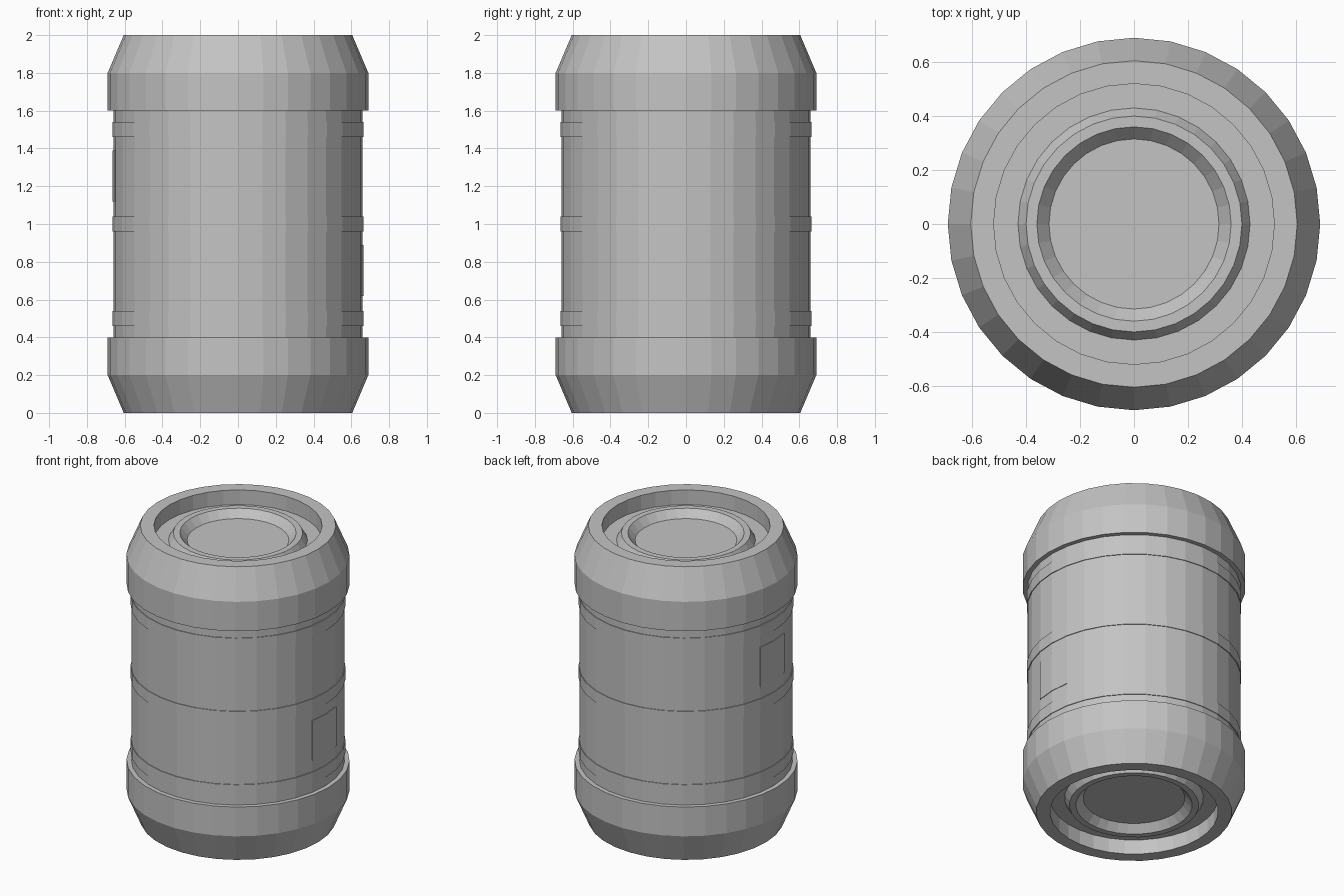
import bpy
import bmesh
from math import cos, sin, tau

SIDES = 32

if "Cube" in bpy.data.objects:
    bpy.data.objects.remove(bpy.data.objects["Cube"], do_unlink=True)

grey = bpy.data.materials.new("barrel grey")
grey.use_nodes = True
grey.diffuse_color = (0.55, 0.55, 0.55, 1)
grey.node_tree.nodes["Principled BSDF"].inputs["Base Color"].default_value = grey.diffuse_color


def lathe(name, profile, first=0, count=SIDES):
    """Sweep a closed (radius, z) loop over a number of facets around z."""
    bm = bmesh.new()
    full = count == SIDES
    rows = []
    for i in range(count if full else count + 1):
        a = tau * (first + i) / SIDES
        rows.append([bm.verts.new((r * cos(a), r * sin(a), z)) for r, z in profile])
    n = len(profile)
    for i in range(count):
        a, b = rows[i], rows[(i + 1) % len(rows)]
        for j in range(n):
            k = (j + 1) % n
            bm.faces.new((a[j], b[j], b[k], a[k]))
    if not full:
        bm.faces.new(rows[0])
        bm.faces.new(rows[-1])
    # Points on the axis collapse into a disc centre
    bmesh.ops.remove_doubles(bm, verts=bm.verts, dist=1e-5)
    bmesh.ops.recalc_face_normals(bm, faces=bm.faces)
    mesh = bpy.data.meshes.new(name)
    bm.to_mesh(mesh)
    bm.free()
    mesh.materials.append(grey)
    obj = bpy.data.objects.new(name, mesh)
    bpy.context.collection.objects.link(obj)
    return obj


def band(inner, outer, low, high):
    return [(inner, low), (outer, low), (outer, high), (inner, high)]


# End cap: collar, chamfer, recessed lid and raised ring, as heights from the middle
cap = [(0, 0.6), (0.69, 0.6), (0.69, 0.8), (0.605, 1), (0.52, 1), (0.52, 0.9),
       (0.43, 0.9), (0.4, 0.95), (0.36, 0.95), (0.315, 0.9), (0, 0.9)]
for name, side in (("top_cap", 1), ("bottom_cap", -1)):
    lathe(name, [(r, 1 + side * h) for r, h in cap])

# Drum wall
lathe("drum_body", band(0, 0.66, 0.4, 1.6))

# Thin hoops
for name, z in (("lower_hoop", 0.5), ("middle_hoop", 1), ("upper_hoop", 1.5)):
    lathe(name, band(0.64, 0.665, z - 0.04, z + 0.04))

# Label plates on the two sides
lathe("left_plate", band(0.64, 0.664, 0.62, 0.89), -1, 2)
lathe("right_plate", band(0.64, 0.664, 1.12, 1.39), SIDES // 2 - 1, 2)
